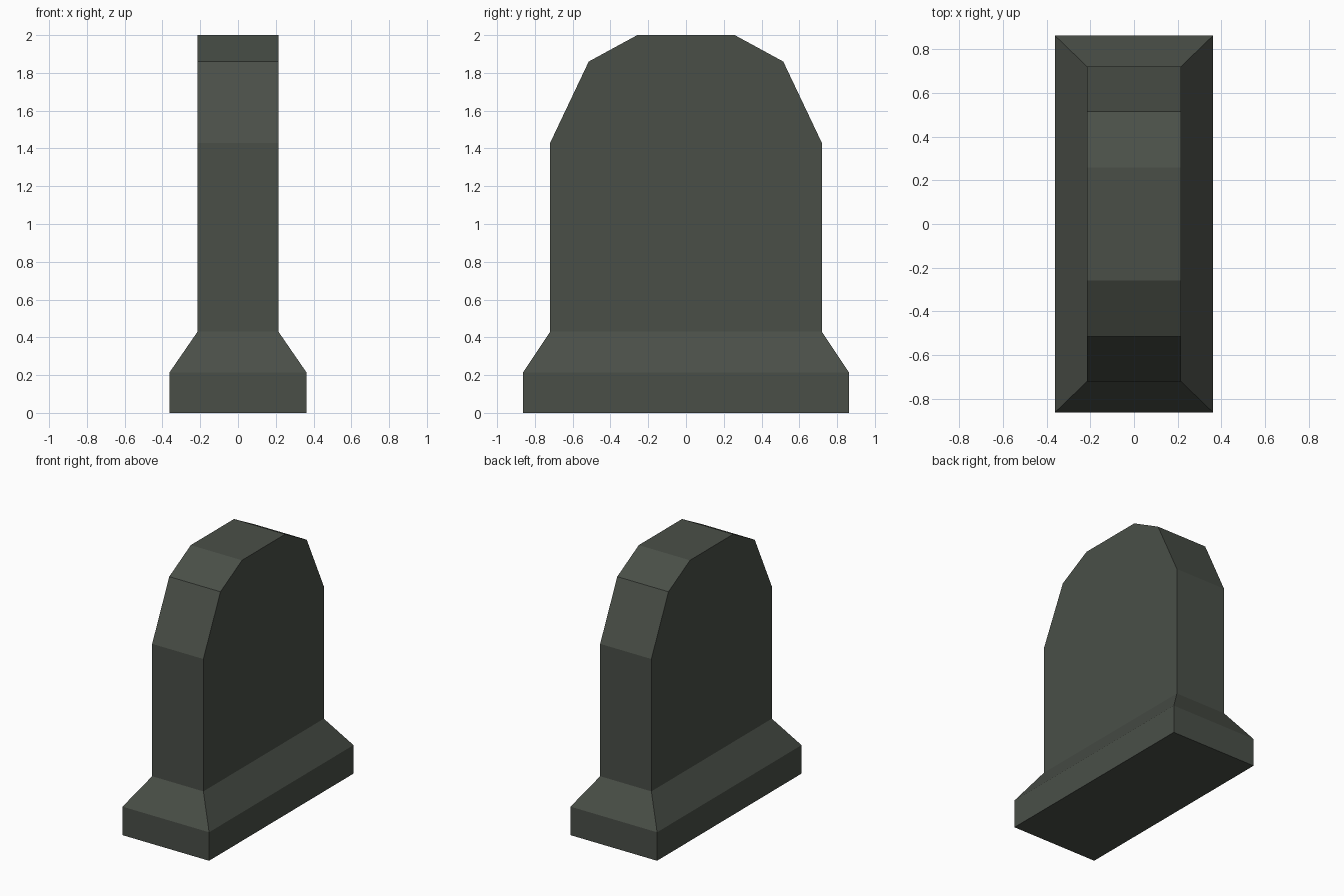
import bpy, bmesh

if "Cube" in bpy.data.objects:
    bpy.data.objects.remove(bpy.data.objects["Cube"])

stone = bpy.data.materials.new("dark_stone")
stone.diffuse_color = (0.068, 0.078, 0.064, 1)
stone.use_nodes = True
stone.node_tree.nodes["Principled BSDF"].inputs["Base Color"].default_value = stone.diffuse_color


def loft(name, rings, caps):
    """Skin a stack of equal-sized point rings and close the chosen ends."""
    bm = bmesh.new()
    loops = [[bm.verts.new(p) for p in ring] for ring in rings]
    n = len(loops[0])
    for a, b in zip(loops, loops[1:]):
        for i in range(n):
            j = (i + 1) % n
            # skip the hidden joint between plinth and slab
            if name == "headstone_slab" and i == n - 1:
                continue
            bm.faces.new((a[i], a[j], b[j], b[i]))
    for c in caps:
        bm.faces.new(loops[c])
    bmesh.ops.recalc_face_normals(bm, faces=bm.faces)
    mesh = bpy.data.meshes.new(name)
    bm.to_mesh(mesh)
    bm.free()
    mesh.materials.append(stone)
    obj = bpy.data.objects.new(name, mesh)
    bpy.context.collection.objects.link(obj)
    return obj


def rectangle(x, y, z):
    return [(-x, -y, z), (x, -y, z), (x, y, z), (-x, y, z)]


# Plinth: straight foot with a sloped shoulder
loft("plinth", [rectangle(0.362, 0.862, 0), rectangle(0.362, 0.862, 0.215),
                rectangle(0.214, 0.719, 0.43)], [0])

# Slab: faceted arch profile, mirrored in y, carried across x
half = [(0.719, 0.43), (0.719, 1.43), (0.515, 1.86), (0.258, 2.0)]
profile = half + [(-y, z) for y, z in reversed(half)]
loft("headstone_slab", [[(x, y, z) for y, z in profile] for x in (-0.214, 0.214)], [0, -1])
